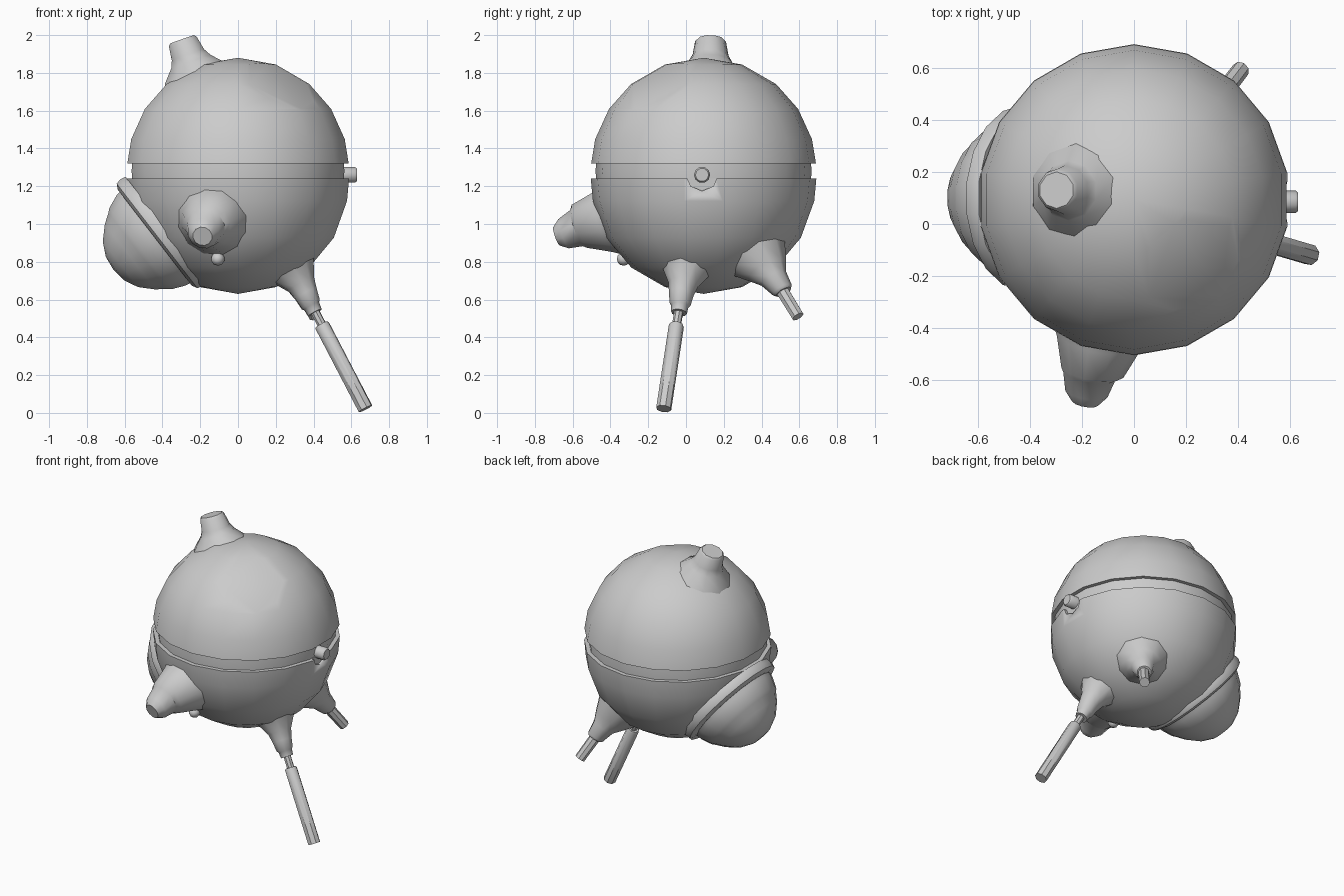
import bpy, bmesh
from math import sin, cos, radians, tau
from mathutils import Vector

if "Cube" in bpy.data.objects:
    bpy.data.objects.remove(bpy.data.objects["Cube"])

CY = 0.093  # body axis sits slightly behind the origin


def loft(name, sections, sides=12, axis=None, cut=None):
    """Closed tube of rings (centre, radius); radius 0 makes a pole."""
    bm = bmesh.new()
    pts = [(Vector(c), r) for c, r in sections]
    axis = Vector(axis) if axis else pts[-1][0] - pts[0][0]
    rot = Vector((0, 0, 1)).rotation_difference(axis.normalized())
    rings = []
    for c, r in pts:
        count = sides if r > 0 else 1
        rings.append([bm.verts.new(c + rot @ Vector((r * sin(tau * i / sides), r * cos(tau * i / sides), 0)))
                      for i in range(count)])
    for a, b in zip(rings, rings[1:]):
        for i in range(sides):
            j = (i + 1) % sides
            quad = [a[i % len(a)], a[j % len(a)], b[j % len(b)], b[i % len(b)]]
            bm.faces.new(list(dict.fromkeys(quad)))
    for ring in (rings[0], rings[-1]):
        if len(ring) > 2:
            bm.faces.new(ring)
    if cut:  # slice off a flat facet
        co, no = cut
        bmesh.ops.bisect_plane(bm, geom=bm.verts[:] + bm.edges[:] + bm.faces[:],
                               plane_co=co, plane_no=no, clear_outer=True)
        bmesh.ops.holes_fill(bm, edges=[e for e in bm.edges if e.is_boundary], sides=0)
    bmesh.ops.recalc_face_normals(bm, faces=bm.faces[:])
    mesh = bpy.data.meshes.new(name)
    bm.to_mesh(mesh)
    bm.free()
    obj = bpy.data.objects.new(name, mesh)
    bpy.context.collection.objects.link(obj)
    bpy.ops.object.select_all(action='DESELECT')
    obj.select_set(True)
    bpy.context.view_layer.objects.active = obj
    bpy.ops.object.shade_smooth_by_angle(angle=radians(42))
    return obj


def hemi(cz, r, zr, angles):
    return [((0, CY, cz + zr * cos(radians(a))), r * sin(radians(a)) if a % 180 else 0) for a in angles]


# upper shell with a flat facet at the front right
facet_n = Vector((0.22, -0.25, 0.45)).normalized()
facet = Vector((0, CY, 1.285)) + facet_n * 0.556
loft("upper_shell", [((0, CY, 1.32), 0.595)] + hemi(1.285, 0.597, 0.595, [74, 57, 40, 20, 0]),
     18, (0, 0, 1), (facet, facet_n))

# lower shell
lower = loft("lower_shell", hemi(1.225, 0.595, 0.595, [180, 160, 140, 120, 100]) + [((0, CY, 1.24), 0.597)],
             18, (0, 0, 1))

# recessed band between the shells
loft("groove_band", [((0, CY, 1.2), 0.566), ((0, CY, 1.28), 0.572), ((0, CY, 1.36), 0.566)], 18)

# rim notch and the latch knob in it
notch = loft("notch_cutter", [((0.566, 0.085, 1.26), 0.085), ((0.75, 0.085, 1.26), 0.085)], 8)
notch.rotation_euler = (0, 0, 0)
notch.hide_render = True
notch.hide_viewport = False
notch.display_type = 'WIRE'
mod = lower.modifiers.new("notch", 'BOOLEAN')
mod.object = notch
mod.operation = 'DIFFERENCE'
mod.solver = 'EXACT'
bpy.context.view_layer.objects.active = lower
bpy.ops.object.modifier_apply(modifier="notch")
bpy.data.objects.remove(notch)
loft("latch_knob", [((0.54, 0.085, 1.26), 0.043), ((0.62, 0.085, 1.26), 0.043), ((0.63, 0.085, 1.26), 0.035)], 10)

# chimney on the top
loft("chimney", [((-0.205, 0.125, 1.74), 0.21), ((-0.228, 0.125, 1.80), 0.175), ((-0.25, 0.128, 1.86), 0.115),
                 ((-0.265, 0.13, 1.895), 0.095), ((-0.292, 0.13, 1.965), 0.082), ((-0.297, 0.13, 1.977), 0.07)],
     10, (-0.33, 0.02, 0.94))

# round side window: collar ring, step and glass dome
n = Vector((-0.79, 0, -0.61)).normalized()
base = Vector((-0.405, 0.1, 0.955))
collar = [(-0.03, 0.355), (0.0, 0.362), (0.03, 0.355), (0.045, 0.325)]
dome = [(0.0, 0.318), (0.07, 0.305), (0.14, 0.275), (0.16, 0.257), (0.21, 0.222),
        (0.275, 0.155), (0.312, 0.08), (0.322, 0)]
loft("window_collar", [(base + n * h, r) for h, r in collar], 18)
loft("window_dome", [(base + n * h, r) for h, r in dome], 18)

# front snout with a small ball below
loft("front_snout", [((-0.125, -0.36, 1.02), 0.205), ((-0.135, -0.44, 1.01), 0.17), ((-0.16, -0.56, 0.99), 0.125),
                     ((-0.172, -0.575, 0.98), 0.105), ((-0.183, -0.645, 0.95), 0.085), ((-0.188, -0.685, 0.935), 0.052)],
     12, (-0.17, -0.9, -0.32))
loft("small_ball", [((-0.107, -0.33 + 0.036 * cos(radians(a)), 0.815), 0.036 * sin(radians(a)) if a % 180 else 0)
                    for a in range(0, 181, 30)], 10)

# front right leg: flared socket, pin and rod
loft("front_leg_socket", [((0.245, 0.02, 0.82), 0.19), ((0.295, 0.0, 0.745), 0.125), ((0.335, -0.015, 0.68), 0.08),
                          ((0.36, -0.025, 0.63), 0.066), ((0.385, -0.032, 0.575), 0.056), ((0.39, -0.033, 0.565), 0.046),
                          ((0.407, -0.037, 0.53), 0.042)], 10, (0.47, -0.14, -0.88))
loft("front_leg_pin", [((0.39, -0.033, 0.57), 0.024), ((0.45, -0.052, 0.455), 0.024)], 8)
loft("front_leg_rod", [((0.443, -0.05, 0.468), 0.036), ((0.447, -0.051, 0.46), 0.041), ((0.675, -0.118, 0.022), 0.041)], 8)

# rear right leg: flared socket and short rod
loft("rear_leg_socket", [((0.235, 0.365, 0.83), 0.18), ((0.285, 0.43, 0.755), 0.115), ((0.315, 0.465, 0.71), 0.075),
                         ((0.345, 0.51, 0.65), 0.057), ((0.35, 0.517, 0.64), 0.045)], 10, (0.36, 0.45, -0.8))
loft("rear_leg_rod", [((0.335, 0.495, 0.67), 0.036), ((0.41, 0.593, 0.51), 0.034)], 8)
